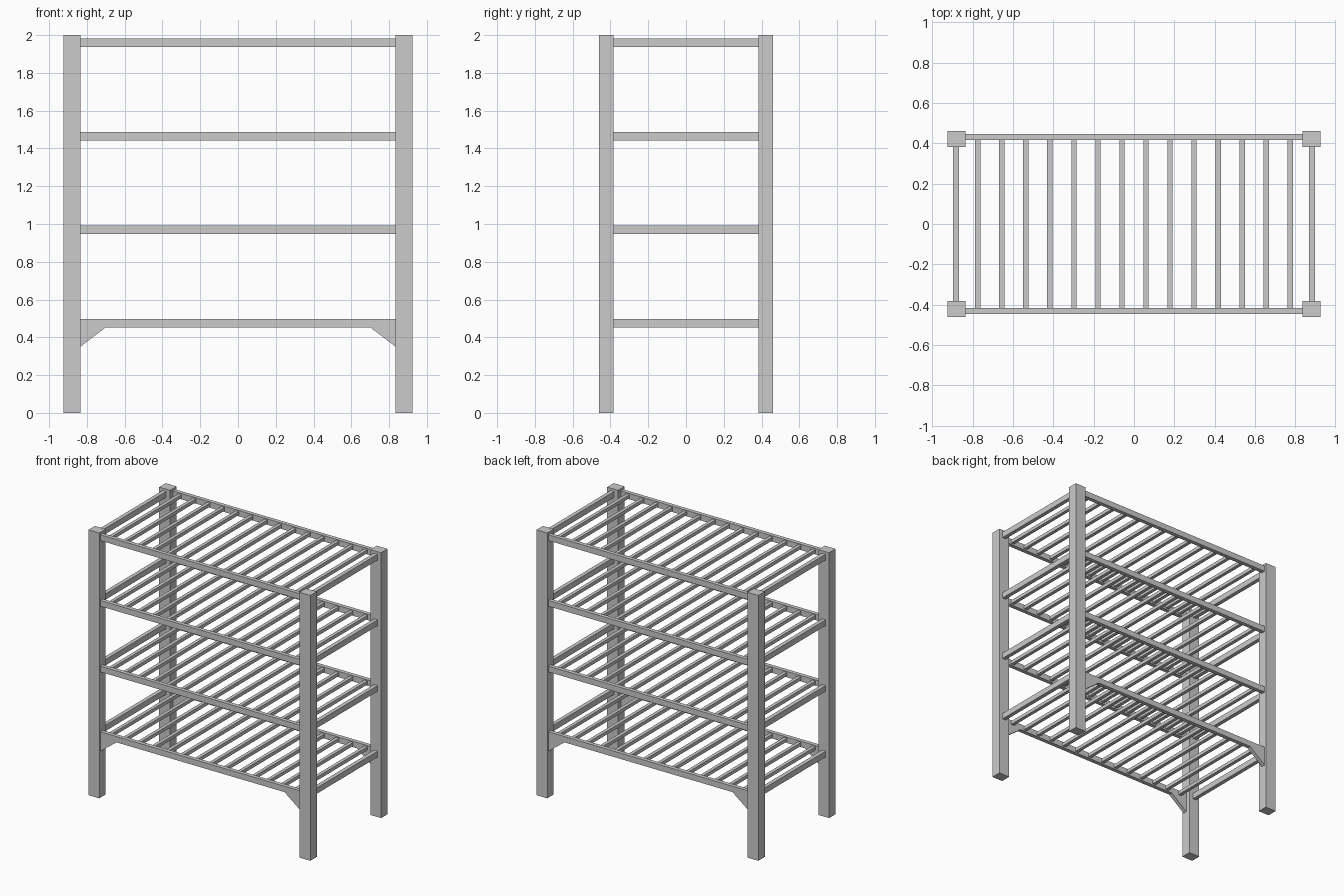
import bpy, bmesh

if "Cube" in bpy.data.objects:
    bpy.data.objects.remove(bpy.data.objects["Cube"])

def finish(name, bm):
    bmesh.ops.recalc_face_normals(bm, faces=bm.faces)
    mesh = bpy.data.meshes.new(name)
    bm.to_mesh(mesh)
    bm.free()
    obj = bpy.data.objects.new(name, mesh)
    bpy.context.collection.objects.link(obj)

def box(name, x0, x1, y0, y1, z0, z1):
    bm = bmesh.new()
    bmesh.ops.create_cube(bm, size=1)
    for v in bm.verts:
        v.co = ((x0 + x1) / 2 + v.co.x * (x1 - x0),
                (y0 + y1) / 2 + v.co.y * (y1 - y0),
                (z0 + z1) / 2 + v.co.z * (z1 - z0))
    finish(name, bm)

def prism(name, profile, y0, y1):
    bm = bmesh.new()
    face = bm.faces.new([bm.verts.new((x, y0, z)) for x, z in profile])
    ext = bmesh.ops.extrude_face_region(bm, geom=[face])
    for v in ext["geom"]:
        if isinstance(v, bmesh.types.BMVert):
            v.co.y = y1
    finish(name, bm)

PX, PY = 0.835, 0.383      # inner faces of the posts
RY0, RY1 = 0.417, 0.447    # long rail depth range
SHELVES = [0.497 + 0.495 * i for i in range(4)]
RAIL_H = 0.044

# Corner posts and lower corner braces
for sx in (-1, 1):
    for sy in (-1, 1):
        box("corner_post", *sorted((sx * PX, sx * 0.925)),
            *sorted((sy * PY, sy * 0.46)), 0, 2)
        zb = SHELVES[0] - RAIL_H
        prism("corner_brace", [(sx * PX, 0.35), (sx * 0.70, zb), (sx * PX, zb)],
              sy * RY0, sy * RY1)

# Four shelves: long rails, side rails and slats
for top in SHELVES:
    for s in (-1, 1):
        box("long_rail", -PX, PX, *sorted((s * RY0, s * RY1)), top - RAIL_H, top)
        box("side_rail", *sorted((s * 0.867, s * 0.897)), -PY, PY, top - RAIL_H, top)
    for i in range(14):
        x = -0.775 + i * 1.55 / 13
        box("shelf_slat", x - 0.013, x + 0.013, -RY0, RY0, top - 0.034, top - 0.008)
